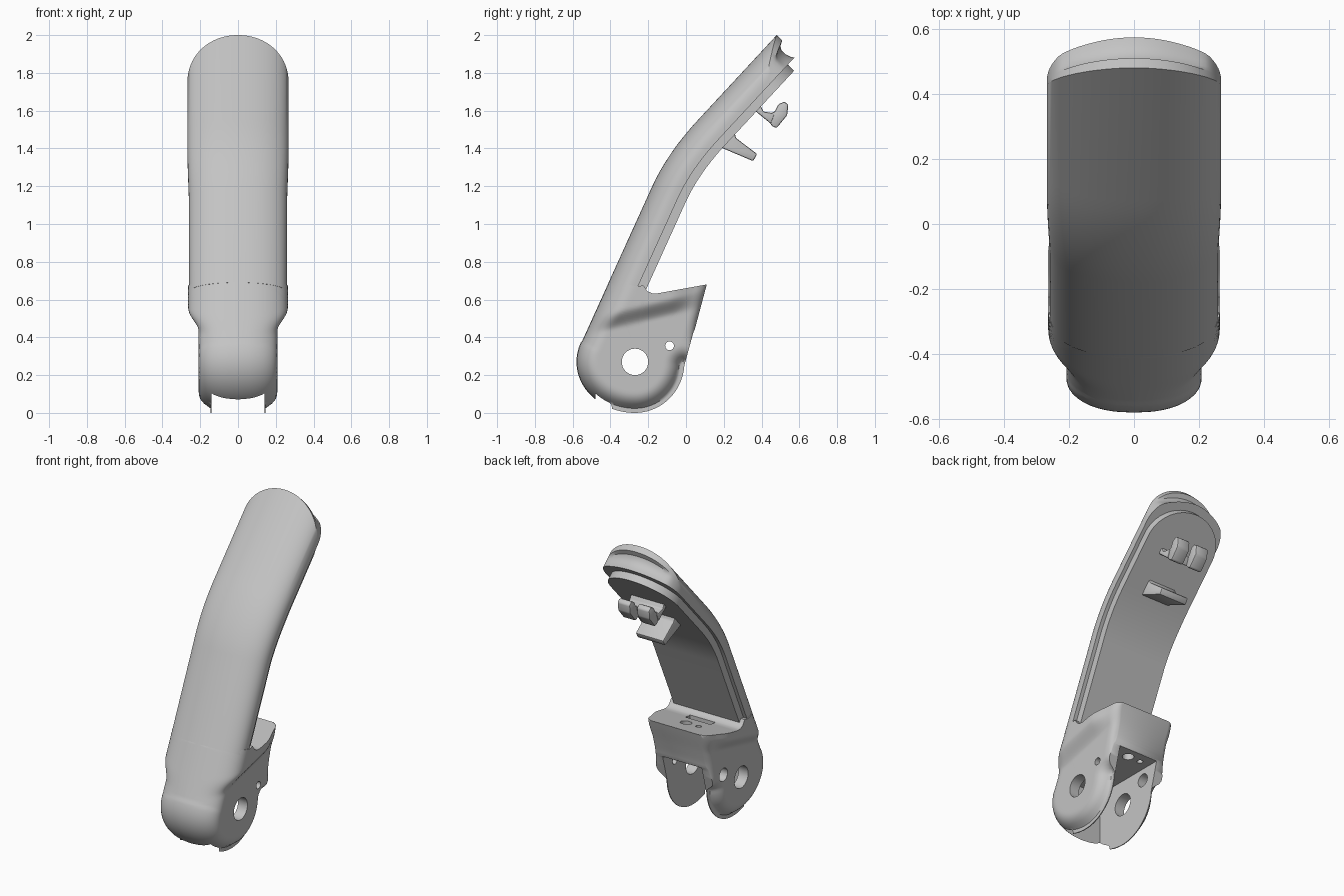
import bpy, bmesh, math
from mathutils import Vector as V

if "Cube" in bpy.data.objects:
    bpy.data.objects.remove(bpy.data.objects["Cube"])

grey = bpy.data.materials.new("light_grey")
grey.use_nodes = True
grey.diffuse_color = (0.55, 0.55, 0.55, 1)
grey.node_tree.nodes["Principled BSDF"].inputs["Base Color"].default_value = (0.55, 0.55, 0.55, 1)

POWER = 2.2      # roundness of the front


def ease(x, lo, hi):
    k = max(0, min(1, (x - lo) / (hi - lo)))
    return k * k * (3 - 2 * k)


def finish(name, bm):
    bmesh.ops.remove_doubles(bm, verts=bm.verts, dist=0.0005)
    bmesh.ops.recalc_face_normals(bm, faces=bm.faces)
    me = bpy.data.meshes.new(name)
    bm.to_mesh(me)
    bm.free()
    me.materials.append(grey)
    ob = bpy.data.objects.new(name, me)
    bpy.context.collection.objects.link(ob)
    return ob


def grid(bm, rows):
    vs = [[bm.verts.new(p) for p in r] for r in rows]
    for a, b in zip(vs, vs[1:]):
        for i in range(len(a) - 1):
            bm.faces.new((a[i], a[i + 1], b[i + 1], b[i]))


def activate(ob):
    bpy.ops.object.select_all(action='DESELECT')
    ob.select_set(True)
    bpy.context.view_layer.objects.active = ob


def smooth(ob, angle=35):
    activate(ob)
    bpy.ops.object.shade_smooth_by_angle(angle=math.radians(angle))


def cut(ob, tool):
    tool.hide_render = True
    mod = ob.modifiers.new("cut", 'BOOLEAN')
    mod.operation, mod.solver, mod.object = 'DIFFERENCE', 'EXACT', tool
    activate(ob)
    bpy.ops.object.modifier_apply(modifier=mod.name)
    bpy.data.objects.remove(tool)


def box(name, lo, hi):
    bm = bmesh.new()
    bmesh.ops.create_cube(bm, size=1)
    for v in bm.verts:
        v.co = [l + (c + 0.5) * (h - l) for c, l, h in zip(v.co, lo, hi)]
    return finish(name, bm)


def rod(name, radius, length, at, turn):
    bm = bmesh.new()
    bmesh.ops.create_cone(bm, cap_ends=True, segments=40, radius1=radius, radius2=radius, depth=length)
    ob = finish(name, bm)
    ob.location, ob.rotation_euler = at, turn
    bpy.context.view_layer.update()
    return ob


def prism(name, outline, x0, x1, bevel=0.008):
    bm = bmesh.new()
    f = bm.faces.new([bm.verts.new((x0, y, z)) for y, z in outline])
    ext = bmesh.ops.extrude_face_region(bm, geom=[f])
    bmesh.ops.translate(bm, vec=(x1 - x0, 0, 0), verts=[v for v in ext["geom"] if isinstance(v, bmesh.types.BMVert)])
    bmesh.ops.bevel(bm, geom=bm.edges[:], offset=bevel, segments=2, affect='EDGES', profile=0.5)
    smooth(finish(name, bm))


# --- arm: a D section swept along the front line, with a rounded tip ---
def path_frames(start):
    a, b, c = V((-0.18, 1.197)), V((-0.097, 1.38)), V((0.07, 1.558))
    bend = [a.lerp(b, k / 10).lerp(b.lerp(c, k / 10), k / 10) for k in range(11)]
    pts = [V(start)] + bend + [V((0.48, 2.0))]
    frames = [(pts[0], (a - pts[0]).normalized())]
    for k, p in enumerate(bend):
        frames.append((p, (b - a).lerp(c - b, k / 10).normalized()))
    return frames + [(pts[-1], (pts[-1] - c).normalized())]


def arm_part(name, start, w, front, back, tip_drop, tip_rows):
    frames = path_frames(start)
    last = len(frames) - 1
    cols = [math.sin(math.radians(a)) for a in range(-90, 91, 5)]

    def place(i, f, d, slip=0):
        p, t = frames[i]
        width = w + 0.009 * ease(p.y, 1.1, 1.5)
        if i == last:
            p = p - t * (tip_drop + slip + 0.22 * (1 - math.sqrt(max(0, 1 - f * f))))
        q = p + V((t.y, -t.x)) * d
        return (width * f, q.x, q.y)

    bm = bmesh.new()
    ids = range(len(frames))
    end_slip = tip_rows[-1][1]

    def back_place(i, f):
        return place(i, f, back, end_slip * max(0, 1 - (f / 0.85) ** 4))

    grid(bm, [[place(i, f, front(f)) for f in cols] for i in ids])
    grid(bm, [[back_place(i, f) for f in cols] for i in ids])
    for f in (-1, 1):
        grid(bm, [[place(i, f, front(f)), back_place(i, f)] for i in ids])
    grid(bm, [[place(0, f, front(f)) for f in cols], [place(0, f, back) for f in cols]])
    # tip wall, scooped in the middle when the rows say so
    grid(bm, [[place(last, f, front(f) + k * (back - front(f)), s * max(0, 1 - (f / 0.85) ** 4)) for f in cols]
              for k, s in tip_rows])
    smooth(finish(name, bm))


def rounded_front(f):
    return 0.13 * (1 - max(0, 1 - abs(f) ** POWER) ** (1 / POWER))


arm_part("arm_shell", (-0.41, 0.69), 0.259, rounded_front, 0.15, 0,
         [(0, 0), (0.27, 0), (0.36, 0.03), (0.5, 0.042), (0.7, 0.042), (0.85, 0.036), (1, 0.024)])
arm_part("back_panel", (-0.389, 0.736), 0.235, lambda f: 0.13, 0.196, 0.075, [(0, 0), (1, 0)])

# --- clevis: lower block with rounded front and a narrower lower half ---
arc = []
for a in range(158, 361, 6):
    c, s = math.cos(math.radians(a)), math.sin(math.radians(a))
    arc.append((-0.27 + c * (0.31 if c < 0 else 0.262), 0.27 + 0.27 * s))


def resample(pts, step):
    out = []
    for a, b in zip(pts, pts[1:]):
        a, b = V(a), V(b)
        n = max(1, math.ceil((b - a).length / step))
        out += [a.lerp(b, i / n) for i in range(n)]
    return out + [V(pts[-1])]


def distance(p, line):
    best = 9
    for a, b in zip(line, line[1:]):
        k = max(0, min(1, (p - a).dot(b - a) / (b - a).length_squared))
        best = min(best, (p - a.lerp(b, k)).length)
    return best


front_line = resample([(-0.2, 1.153), (-0.55, 0.38)] + arc, 0.05)
back_line = [V((0.13, 0.75)), V((0.11, 0.68)), V((0.045, 0.44)), V((-0.008, 0.27))]
outline = resample([(-0.405, 0.7), (-0.55, 0.38)] + arc + [(0.04, 0.43), (0.046, 0.44), (0.11, 0.68), (-0.1, 0.642),
                   (-0.155, 0.632), (-0.18, 0.633), (-0.205, 0.645), (-0.225, 0.675), (-0.26, 0.67), (-0.405, 0.7)], 0.02)


def half_width(p):
    # wide shoulder above a sloping step, tapering towards the back
    h = ease(p.y - 0.56 - 0.237 * p.x, -0.03, 0.07)
    w = 0.208 + 0.056 * h * (1 - 0.8 * ease(p.x, -0.09, 0.09))
    # rounded front and leg rim, the rim stopping at the slot walls
    q = min(1, distance(p, front_line) / (0.11 + 0.03 * h))
    round_off = max(0, 1 - (1 - q) ** POWER) ** (1 / POWER)
    if p.y < 0.4:
        round_off = max(round_off, 0.7 * ease(p.x, -0.5, -0.38))
    w *= round_off
    r = 1 - min(1, distance(p, back_line) / 0.05)
    return w - 0.045 * (1 - math.sqrt(1 - r * r)) * ease(p.y, 0.3, 0.5)


centre = V((-0.27, 0.34))
rings = [0] + [0.3 + 0.04 * i for i in range(16)] + [0.93, 0.955, 0.975, 0.99, 1]
bm = bmesh.new()
sides = []
for sign in (-1, 1):
    rows = []
    for t in rings:
        ps = [centre.lerp(p, t) for p in outline]
        rows.append([(sign * half_width(p), p.x, p.y) for p in ps])
    grid(bm, rows)
    sides.append(rows[-1])
grid(bm, sides)
clevis = finish("clevis", bm)

# slot, pivot hole, pin holes and shelf holes
across = (0, math.pi / 2, 0)
cut(clevis, box("slot_cutter", (-0.14, -0.48, -0.1), (0.14, 0.4, 0.43)))
cut(clevis, rod("pivot_cutter", 0.07, 1, (0, -0.27, 0.27), across))
cut(clevis, rod("pin_cutter", 0.023, 1, (0, -0.087, 0.355), across))
cut(clevis, rod("pin_recess_cutter", 0.042, 0.2, (-0.2, -0.087, 0.355), across))
cut(clevis, rod("shelf_hole_cutter", 0.035, 0.5, (0.02, -0.03, 0.6), (0, 0, 0)))
cut(clevis, rod("shelf_small_hole_cutter", 0.018, 0.5, (-0.07, -0.03, 0.6), (0, 0, 0)))
cut(clevis, box("shelf_slot_cutter", (-0.09, -0.17, 0.58), (0.09, -0.12, 0.8)))
smooth(clevis, 48)

# --- catches on the back of the panel ---
prism("wedge_catch", [(0.15, 1.42), (0.25, 1.51), (0.265, 1.455), (0.377, 1.37), (0.355, 1.333)], -0.1, 0.1)
prism("hook_base", [(0.34, 1.62), (0.38, 1.66), (0.41, 1.595), (0.47, 1.585), (0.45, 1.53)], -0.12, 0.12)
for side, x in (("left", 0.025), ("right", -0.115)):
    prism(side + "_hook", [(0.4, 1.585), (0.46, 1.515), (0.48, 1.508), (0.535, 1.575), (0.542, 1.63), (0.522, 1.648),
                           (0.49, 1.635), (0.47, 1.595), (0.44, 1.585)], x, x + 0.09)
